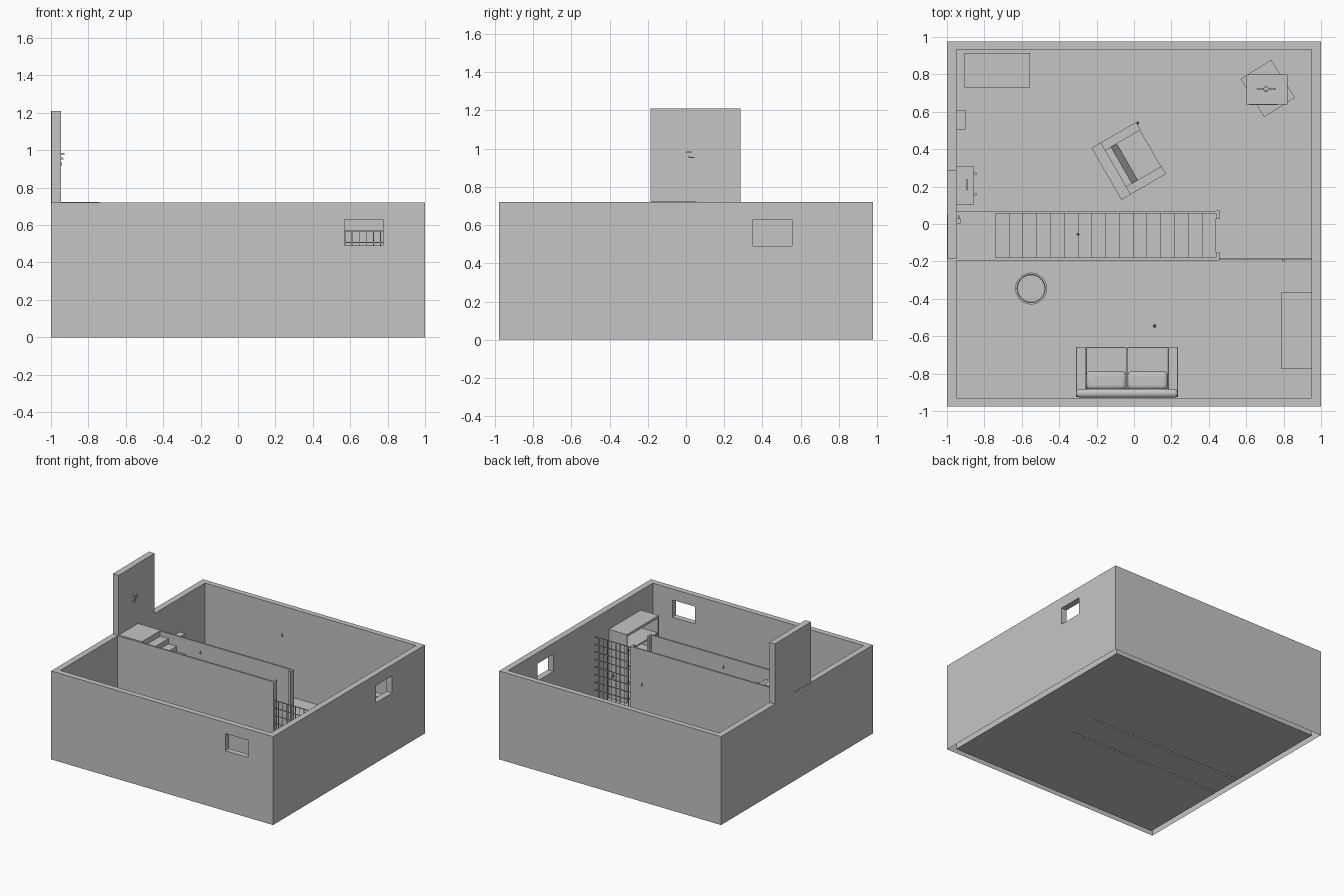
import bpy, bmesh
from math import radians, pi
from mathutils import Matrix, Vector

if "Cube" in bpy.data.objects:
    bpy.data.objects.remove(bpy.data.objects["Cube"], do_unlink=True)

grey = bpy.data.materials.new("plain grey")
grey.use_nodes = True
grey.diffuse_color = (0.56, 0.56, 0.56, 1)
grey.node_tree.nodes["Principled BSDF"].inputs["Base Color"].default_value = (0.56, 0.56, 0.56, 1)

TOP = 0.72


def finish(name, bm, matrix=None, bevel=0, smooth=False):
    me = bpy.data.meshes.new(name)
    bmesh.ops.recalc_face_normals(bm, faces=bm.faces)
    bm.to_mesh(me)
    bm.free()
    me.materials.append(grey)
    ob = bpy.data.objects.new(name, me)
    bpy.context.collection.objects.link(ob)
    if matrix:
        ob.matrix_world = matrix
    if bevel:
        mod = ob.modifiers.new("soft edges", "BEVEL")
        mod.width, mod.segments = bevel, 4
    if smooth:
        bpy.context.view_layer.objects.active = ob
        bpy.ops.object.select_all(action="DESELECT")
        ob.select_set(True)
        bpy.ops.object.shade_smooth_by_angle(angle=radians(40))
    return ob


def add_box(bm, x, y, z):
    size = Vector((x[1] - x[0], y[1] - y[0], z[1] - z[0]))
    mid = Vector((sum(x), sum(y), sum(z))) / 2
    m = Matrix.Translation(mid) @ Matrix.Diagonal((*size, 1))
    bmesh.ops.create_cube(bm, size=1, matrix=m)


def boxes(name, parts, **kw):
    bm = bmesh.new()
    for p in parts:
        add_box(bm, *p)
    return finish(name, bm, **kw)


def open_bottom(ob):
    """Remove the faces that rest on the ground, leaving a hollow shell."""
    bm = bmesh.new()
    bm.from_mesh(ob.data)
    low = [f for f in bm.faces if all(abs(v.co.z) < 0.001 for v in f.verts)]
    bmesh.ops.delete(bm, geom=low, context="FACES")
    bm.to_mesh(ob.data)
    bm.free()


def prism(name, outline, axis, span, **kw):
    """Extrude a 2D outline along the x or y axis."""
    bm = bmesh.new()
    place = (lambda a, b: (span[0], a, b)) if axis == "x" else (lambda a, b: (a, span[0], b))
    face = bm.faces.new([bm.verts.new(place(a, b)) for a, b in outline])
    ext = bmesh.ops.extrude_face_region(bm, geom=[face])
    shift = Vector((1, 0, 0) if axis == "x" else (0, 1, 0)) * (span[1] - span[0])
    bmesh.ops.translate(bm, vec=shift, verts=[v for v in ext["geom"] if isinstance(v, bmesh.types.BMVert)])
    return finish(name, bm, **kw)


def lathe(name, profile, at, steps=32):
    bm = bmesh.new()
    vs = [bm.verts.new((r, 0, z)) for r, z in profile]
    es = [bm.edges.new(pair) for pair in zip(vs, vs[1:])]
    bmesh.ops.spin(bm, geom=vs + es, cent=(0, 0, 0), axis=(0, 0, 1), angle=2 * pi, steps=steps)
    bmesh.ops.remove_doubles(bm, verts=bm.verts, dist=0.0005)
    return finish(name, bm, Matrix.Translation(at), smooth=True)


# Outer walls: a block with the room and two windows cut out, open underneath
walls = boxes("outer_walls", [((-1, 1), (-0.977, 0.977), (0, TOP))])
openings = [((-0.95, 0.95), (-0.93, 0.932), (-0.5, 1)),
            ((0.57, 0.775), (-1.1, -0.85), (0.49, 0.63)),
            ((0.85, 1.1), (0.35, 0.555), (0.49, 0.63))]
bpy.context.view_layer.objects.active = walls
for dims in openings:
    cutter = boxes("cutter", [dims])
    mod = walls.modifiers.new("opening", "BOOLEAN")
    mod.operation, mod.object, mod.solver = "DIFFERENCE", cutter, "EXACT"
    bpy.ops.object.modifier_apply(modifier=mod.name)
    bpy.data.objects.remove(cutter, do_unlink=True)
open_bottom(walls)

# Floor sheet, left open beneath the stair walls
FRONT_WALL, BACK_WALL = (-0.194, -0.18), (0.056, 0.07)
bm = bmesh.new()
for x, y in (((-0.95, 0.95), (-0.93, FRONT_WALL[0])), ((-0.95, 0.45), (FRONT_WALL[1], BACK_WALL[0])),
             ((0.45, 0.95), (FRONT_WALL[0], BACK_WALL[1])), ((-0.95, 0.95), (BACK_WALL[1], 0.932))):
    bm.faces.new([bm.verts.new((x[i], y[j], 0)) for i, j in ((0, 0), (1, 0), (1, 1), (0, 1))])
finish("floor", bm)

# Entrance wall and door at the stair head
boxes("entrance_wall", [((-1, -0.95), (0.05, 0.285), (TOP, 1.21))])
boxes("entrance_door", [((-0.998, -0.946), (-0.185, 0.05), (TOP, 1.21))])
boxes("door_handle", [
    ((-0.946, -0.94), (0.003, 0.027), (0.918, 0.935)),
    ((-0.946, -0.935), (0.012, 0.022), (0.95, 0.96)),
    ((-0.94, -0.932), (0.012, 0.045), (0.95, 0.957)),
    ((-0.946, -0.928), (0.003, 0.03), (0.978, 0.984))])

# Staircase between two partition walls
for side, wall, post in (("front", FRONT_WALL, (-0.196, -0.152)), ("back", BACK_WALL, (0.027, 0.072))):
    open_bottom(boxes(side + "_stair_wall", [((-0.95, 0.45), wall, (0, TOP))]))
    boxes(side + "_end_post", [((0.438, 0.456), post, (0.001, TOP))])

COUNT, START, RUN = 16, -0.74, 0.0737
rise = TOP / (COUNT + 1)
outline = [(-0.95, 0.001), (-0.95, TOP + 0.003), (START, TOP + 0.003)]
for i in range(COUNT):
    h = TOP - (i + 1) * rise
    outline += [(START + i * RUN, h), (START + (i + 1) * RUN, h)]
outline.append((START + COUNT * RUN, 0.001))
prism("staircase", outline, "y", (FRONT_WALL[1], BACK_WALL[0]))

# Mesh fence with its lock
bars = [((0.456 + i * 0.038, 0.46 + i * 0.038), (-0.188, -0.184), (0, 0.57)) for i in range(13)]
bars += [((0.456, 0.95), (-0.19, -0.182), (0.566 - i * 0.0615, 0.57 - i * 0.0615)) for i in range(10)]
boxes("mesh_fence", bars)
boxes("fence_lock", [((0.79, 0.805), (-0.2, -0.188), (0.27, 0.3))])

# Bookshelf open toward the room
shelf = [((0.788, 0.95), (-0.775, -0.763), (0, 0.56)),
         ((0.788, 0.95), (-0.375, -0.363), (0, 0.56)),
         ((0.94, 0.95), (-0.763, -0.375), (0, 0.56)),
         ((0.788, 0.94), (-0.763, -0.375), (0.54, 0.56))]
shelf += [((0.79, 0.94), (-0.763, -0.375), (h, h + 0.012)) for h in (0.02, 0.15, 0.28, 0.41)]
boxes("bookshelf", shelf)

# Chest, wall panel and cabinet
boxes("storage_chest", [((-0.905, -0.555), (0.73, 0.914), (0, 0.235))])
boxes("wall_panel", [((-0.95, -0.902), (0.505, 0.61), (0.3, 0.445))])
boxes("low_cabinet", [((-0.95, -0.855), (0.103, 0.308), (0, 0.27)),
                      ((-0.895, -0.89), (0.18, 0.24), (0.27, 0.28))])
boxes("cabinet_knobs", [((-0.857, -0.843), (y, y + 0.012), (0.2, 0.212)) for y in (0.153, 0.263)])

# Round bin
lathe("round_bin", [(0, 0.001), (0.083, 0.001), (0.085, 0.25), (0.075, 0.25), (0.073, 0.225), (0, 0.225)],
      (-0.55, -0.345, 0), 40)

# Two-seat sofa
boxes("sofa_base", [((-0.27, 0.195), (-0.92, -0.662), (0.015, 0.09))])
for side, x in (("right", (-0.31, -0.258)), ("left", (0.183, 0.235))):
    boxes(side + "_sofa_arm", [(x, (-0.925, -0.657), (0.001, 0.18))], bevel=0.003, smooth=True)
boxes("sofa_back", [((-0.31, 0.235), (-0.928, -0.882), (0.001, 0.25))], bevel=0.02, smooth=True)
for side, x in (("right", (-0.256, -0.039)), ("left", (-0.035, 0.182))):
    boxes(side + "_seat_cushion", [(x, (-0.885, -0.658), (0.085, 0.135))], bevel=0.006, smooth=True)
    boxes(side + "_back_cushion", [(x, (-0.888, -0.787), (0.135, 0.24))], bevel=0.025, smooth=True)

# Armchair turned in the room, its seat toward local +y
turn = Matrix.Translation((-0.028, 0.337, 0)) @ Matrix.Rotation(radians(-60), 4, "Z")
prism("armchair_seat", [(-0.08, 0.02), (-0.08, 0.22), (-0.045, 0.22), (-0.01, 0.13), (0.135, 0.13), (0.135, 0.02)],
      "x", (-0.113, 0.113), matrix=turn)
boxes("armchair_frame", [((s * 0.136 - 0.024, s * 0.136 + 0.024), (-0.08, 0.138), (0.001, 0.18)) for s in (-1, 1)]
      + [((-0.16, 0.16), (-0.138, -0.08), (0.001, 0.25))], matrix=turn)

# Television on a turned stand
stand = Matrix.Translation((0.715, 0.725, 0)) @ Matrix.Rotation(radians(-58), 4, "Z")
legs = [((sx * 0.11 - 0.01, sx * 0.11 + 0.01), (sy * 0.085 - 0.01, sy * 0.085 + 0.01), (0, 0.15))
        for sx in (-1, 1) for sy in (-1, 1)]
boxes("television_stand", legs + [((-0.12, 0.12), (-0.097, 0.097), (0.15, 0.162))], matrix=stand)
boxes("television", [((0.602, 0.82), (0.64, 0.80), (0.162, 0.32))])
boxes("television_screen", [((0.615, 0.765), (0.637, 0.64), (0.18, 0.305))])
lathe("antenna_base", [(0, 0.32), (0.013, 0.32), (0.012, 0.328), (0, 0.33)], (0.705, 0.722, 0), 16)
boxes("antenna_rods", [((0.655, 0.76), (0.72, 0.724), (0.325, 0.329))])

# Hanging bulbs and a small floor ornament
for name, x, y, z in (("stair_bulb", -0.3, -0.055, 0.69), ("room_bulb", 0.02, 0.54, 0.69),
                      ("floor_ornament", 0.11, -0.545, 0.001)):
    lathe(name, [(0, 0), (0.005, 0.002), (0.008, 0.01), (0.004, 0.02), (0.004, 0.03), (0, 0.03)], (x, y, z), 12)
